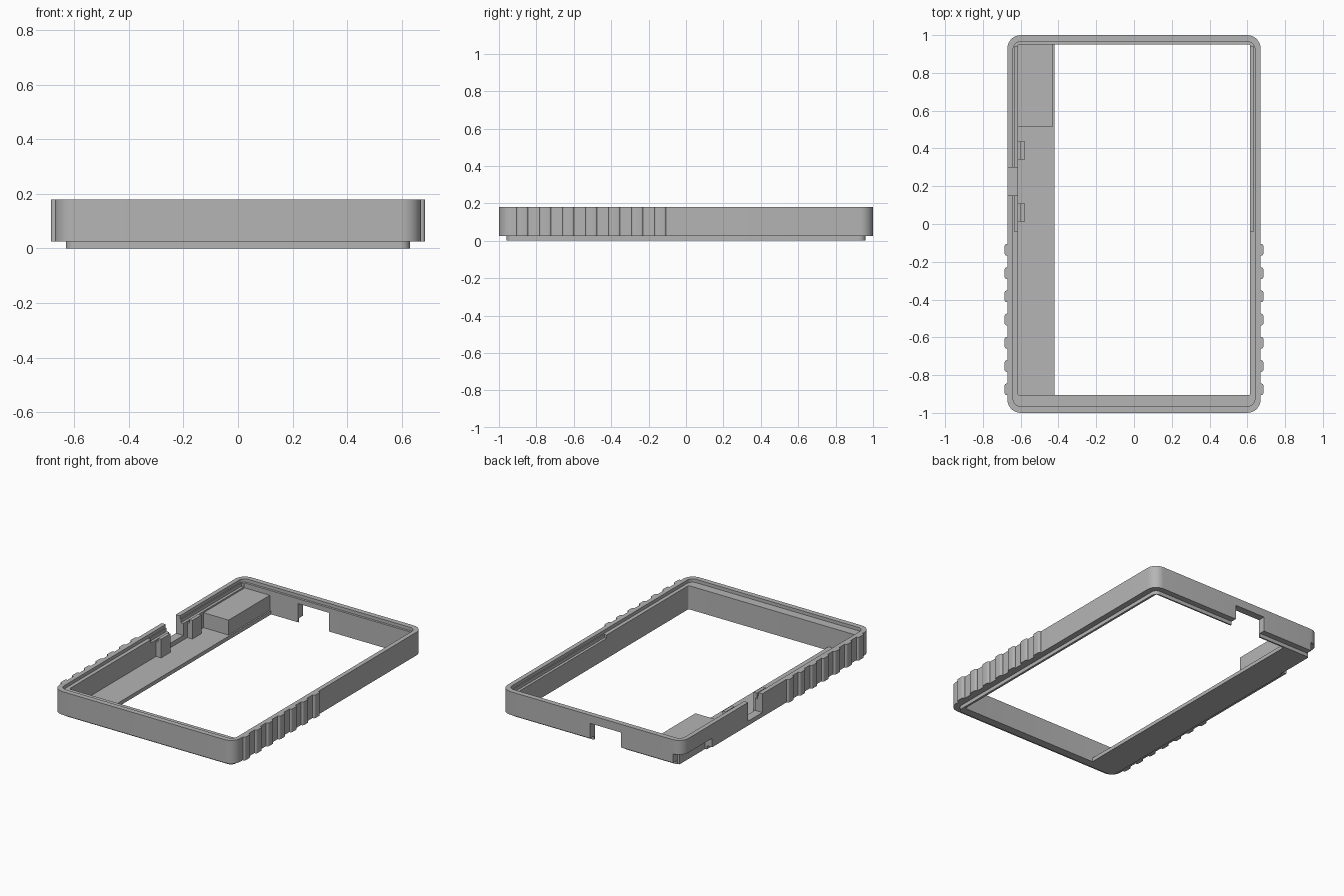
import bpy, bmesh, math

cube = bpy.data.objects.get("Cube")
if cube:
    bpy.data.objects.remove(cube, do_unlink=True)

grey = bpy.data.materials.new("plain grey")
grey.use_nodes = True
grey.diffuse_color = (0.46, 0.46, 0.46, 1)
grey.node_tree.nodes["Principled BSDF"].inputs["Base Color"].default_value = (0.46, 0.46, 0.46, 1)


def prism(name, x, y, z, radius=0.0, steps=8):
    """Upright block over ranges x, y, z with rounded vertical corners."""
    corners = [(x[1], y[1], 0), (x[0], y[1], 1), (x[0], y[0], 2), (x[1], y[0], 3)]
    bm = bmesh.new()
    loop = []
    for cx, cy, quarter in corners:
        sx = -1 if quarter in (0, 3) else 1
        sy = -1 if quarter in (0, 1) else 1
        for i in range(steps + 1 if radius else 1):
            a = (quarter + i / steps) * math.pi / 2
            px = cx + radius * (sx + math.cos(a))
            py = cy + radius * (sy + math.sin(a))
            if not radius:
                px, py = cx, cy
            loop.append(bm.verts.new((px, py, z[0])))
    base = bm.faces.new(loop)
    top = bmesh.ops.extrude_face_region(bm, geom=[base])["geom"]
    bmesh.ops.translate(bm, vec=(0, 0, z[1] - z[0]),
                        verts=[v for v in top if isinstance(v, bmesh.types.BMVert)])
    bmesh.ops.recalc_face_normals(bm, faces=bm.faces)
    mesh = bpy.data.meshes.new(name)
    bm.to_mesh(mesh)
    bm.free()
    mesh.materials.append(grey)
    obj = bpy.data.objects.new(name, mesh)
    bpy.context.collection.objects.link(obj)
    return obj


def cut(obj, *args):
    """Remove a block from an object."""
    cutter = prism("cutter", *args)
    cutter.hide_render = True
    mod = obj.modifiers.new("cut", "BOOLEAN")
    mod.operation = "DIFFERENCE"
    mod.solver = "EXACT"
    mod.object = cutter
    bpy.context.view_layer.objects.active = obj
    bpy.ops.object.modifier_apply(modifier=mod.name)
    bpy.data.objects.remove(cutter, do_unlink=True)


# Outer frame and the narrower lip below it
frame = prism("frame", (-0.67, 0.67), (-1, 1), (0.025, 0.18), 0.07)
lip = prism("bottom_lip", (-0.63, 0.63), (-0.96, 0.96), (0, 0.025), 0.035)
for part in (frame, lip):
    cut(part, (-0.615, 0.615), (-0.905, 0.95), (-0.1, 0.3), 0.008)
    # Opening in the lower back wall
    cut(part, (-0.22, 0.01), (0.9, 1.1), (-0.1, 0.125))
    # Cut below the left wall near the back corner
    cut(part, (-0.8, -0.605), (0.68, 1.1), (-0.1, 0.085))

# Recess in the rim, deeper in the back half
cut(frame, (-0.64, 0.64), (-0.965, 0.965), (0.158, 0.3), 0.04)
cut(frame, (-0.633, 0.633), (-0.04, 0.94), (0.135, 0.3))
# Port notch in the side wall
cut(frame, (-0.8, -0.5), (0.15, 0.3), (0.055, 0.3))

# Floor shelf with a raised box
prism("floor_shelf", (-0.618, -0.42), (-0.907, 0.952), (0, 0.025))
prism("raised_box", (-0.618, -0.43), (0.515, 0.952), (0.025, 0.125))

# Board clips
for i, y in enumerate((0.06, 0.39)):
    prism(f"clip_{i + 1}", (-0.6, -0.577), (y - 0.048, y + 0.048), (0.025, 0.15))
    prism(f"clip_base_{i + 1}", (-0.618, -0.6), (y - 0.048, y + 0.048), (0.025, 0.125))

# Grip ribs on both sides
for side, name in ((-1, "right"), (1, "left")):
    xs = sorted((side * 0.65, side * 0.685))
    for i in range(7):
        y = -0.137 - 0.123 * i
        prism(f"grip_rib_{name}_{i + 1}", xs, (y - 0.031, y + 0.031), (0.025, 0.18), 0.012, 4)

# Smooth only the rounded corners
for obj in bpy.context.scene.objects:
    if obj.type == "MESH" and obj.data.materials and obj.data.materials[0] == grey:
        bpy.ops.object.select_all(action="DESELECT")
        obj.select_set(True)
        bpy.context.view_layer.objects.active = obj
        bpy.ops.object.shade_smooth_by_angle(angle=math.radians(30))
